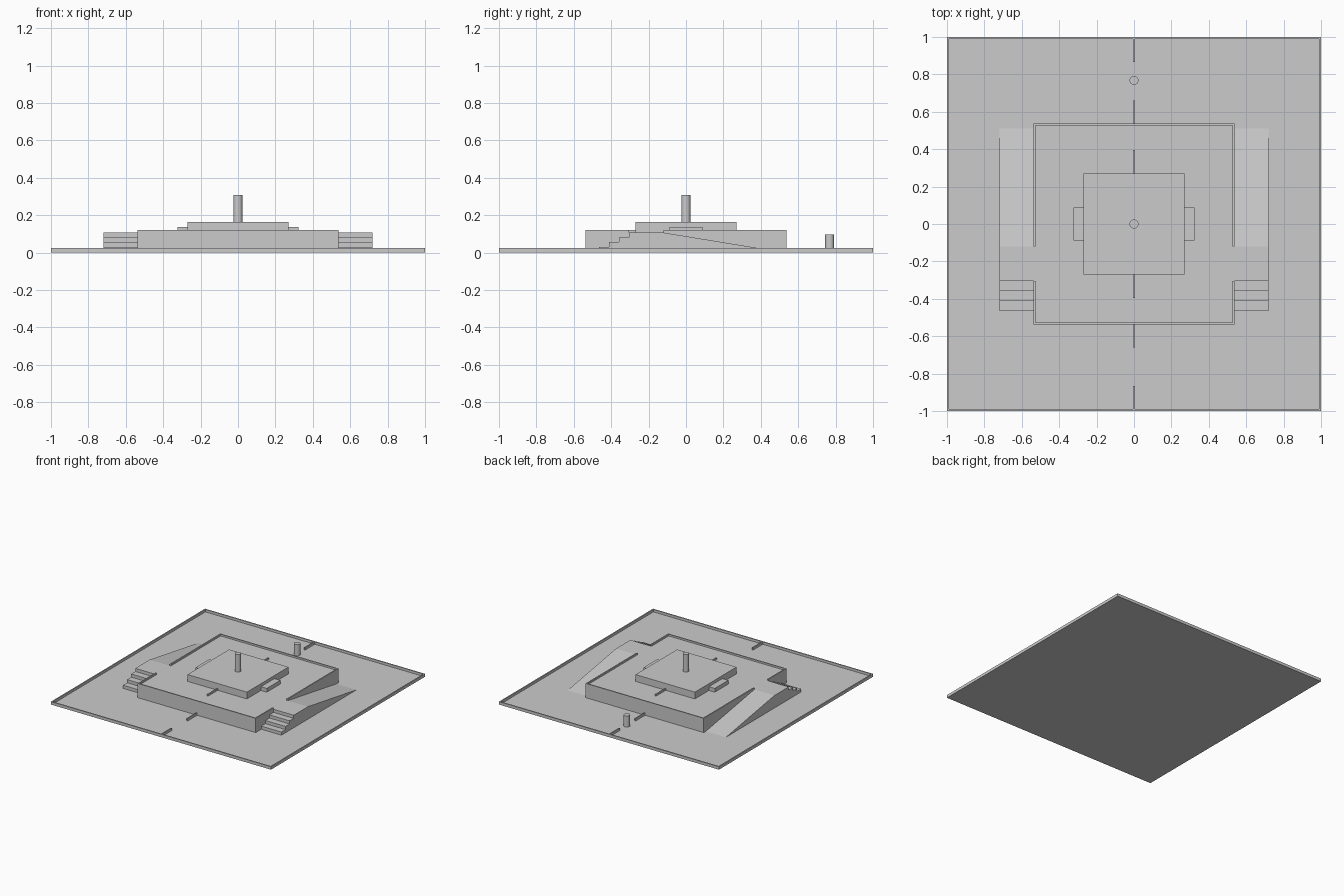
import bpy, bmesh

cube = bpy.data.objects.get("Cube")
if cube:
    bpy.data.objects.remove(cube)

grey = bpy.data.materials.new("plain_grey")
grey.use_nodes = True
colour = (0.6, 0.6, 0.6, 1)
grey.diffuse_color = colour
grey.node_tree.nodes["Principled BSDF"].inputs["Base Color"].default_value = colour

FLOOR, RIM = 0.004, 0.024       # ground surface and its border height
DECK, WALL = 0.107, 0.121       # raised deck and its low wall
HALF, OUTER = 0.537, 0.72       # deck half width, outer side of stairs
LANDING = (-0.305, -0.12)       # y range of the side landings
THIN = 0.01


def finish(name, bm):
    bmesh.ops.recalc_face_normals(bm, faces=bm.faces)
    mesh = bpy.data.meshes.new(name)
    bm.to_mesh(mesh)
    bm.free()
    mesh.materials.append(grey)
    obj = bpy.data.objects.new(name, mesh)
    bpy.context.collection.objects.link(obj)
    return obj


def box(name, x, y, z):
    bm = bmesh.new()
    bmesh.ops.create_cube(bm, size=1)
    for v in bm.verts:
        v.co = [r[0] if c < 0 else r[1] for c, r in zip(v.co, (x, y, z))]
    return finish(name, bm)


def extrude_profile(name, points, x0, x1):
    """Extrude a side profile of (y, z) points along x."""
    bm = bmesh.new()
    face = bm.faces.new([bm.verts.new((x0, y, z)) for y, z in points])
    new = bmesh.ops.extrude_face_region(bm, geom=[face])["geom"]
    bmesh.ops.translate(bm, vec=(x1 - x0, 0, 0),
                        verts=[g for g in new if isinstance(g, bmesh.types.BMVert)])
    return finish(name, bm)


def post(name, y, z0, z1):
    bpy.ops.mesh.primitive_cylinder_add(vertices=24, radius=0.024, depth=z1 - z0,
                                        location=(0, y, (z0 + z1) / 2))
    obj = bpy.context.object
    obj.name = name
    obj.data.materials.append(grey)
    bpy.ops.object.shade_smooth_by_angle()


# Ground and raised blocks
box("ground", (-1, 1), (-1, 1), (0, FLOOR))
box("deck", (-HALF, HALF), (-HALF, HALF), (FLOOR, DECK))
box("upper_block", (-0.27, 0.27), (-0.27, 0.27), (DECK, 0.163))

# Front and back borders with centre divider bars
for s, end in ((-1, "front"), (1, "back")):
    def span(a, b):
        return sorted((s * a, s * b))
    box(end + "_border", (-1, 1), span(1 - THIN, 1), (FLOOR, RIM))
    box(end + "_deck_wall", (-HALF, HALF), span(HALF - THIN, HALF), (DECK, WALL))
    box(end + "_outer_divider", (-0.005, 0.005), span(0.865, 1 - THIN), (FLOOR, RIM))
    box(end + "_inner_divider", (-0.005, 0.005), span(HALF, 0.66), (FLOOR, RIM))
    box(end + "_deck_divider", (-0.005, 0.005), span(0.27, 0.395), (DECK, WALL))

# Stairs, landing and ramp as one side profile
rise = (DECK - FLOOR) / 4
profile = [(-0.465, FLOOR)]
for i in range(4):
    y = -0.465 + i * 0.16 / 3
    profile += [(y, FLOOR + (i + 1) * rise)]
    if i < 3:
        profile += [(y + 0.16 / 3, FLOOR + (i + 1) * rise)]
profile += [(LANDING[1], DECK), (0.51, FLOOR)]

# Both sides
for s, side in ((-1, "right"), (1, "left")):
    def span(a, b):
        return sorted((s * a, s * b))
    box(side + "_border", span(1 - THIN, 1), (-1 + THIN, 1 - THIN), (FLOOR, RIM))
    edge = span(HALF - THIN, HALF)
    box(side + "_wall_front", edge, (-HALF + THIN, LANDING[0]), (DECK, WALL))
    box(side + "_wall_back", edge, (LANDING[1], HALF - THIN), (DECK, WALL))
    extrude_profile(side + "_stairs_and_ramp", profile, s * HALF, s * OUTER)
    box(side + "_block_step", span(0.27, 0.323), (-0.088, 0.088), (DECK, 0.138))

# Posts
post("centre_post", 0, 0.163, 0.308)
post("back_post", 0.768, FLOOR, 0.096)
